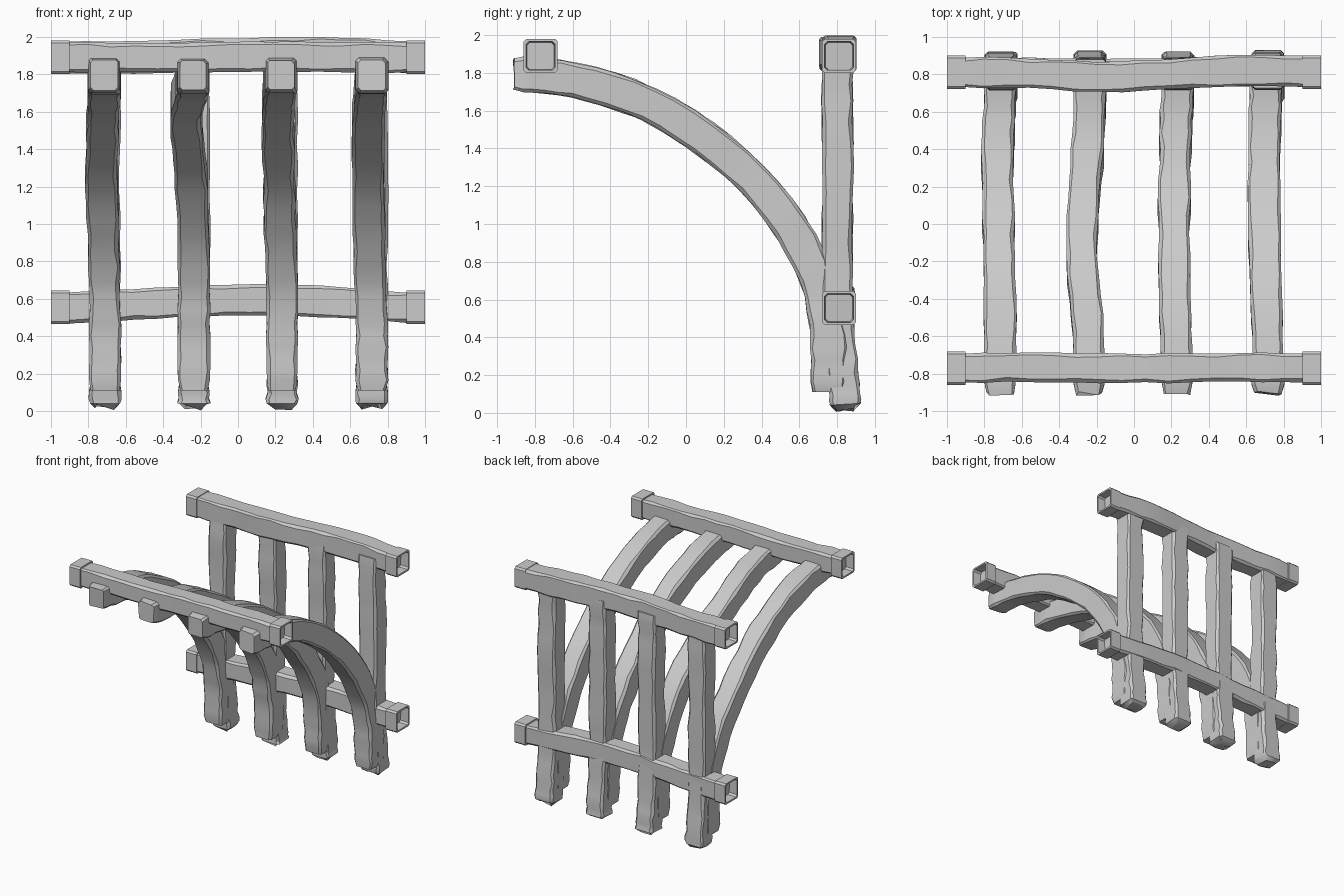
import bpy, bmesh, math, random
from mathutils import Vector

random.seed(4)
if "Cube" in bpy.data.objects:
    bpy.data.objects.remove(bpy.data.objects["Cube"], do_unlink=True)

grey = bpy.data.materials.new("weathered grey")
grey.use_nodes = True
colour = (0.6, 0.6, 0.6, 1)
grey.diffuse_color = colour
grey.node_tree.nodes["Principled BSDF"].inputs["Base Color"].default_value = colour

X, Y = Vector((1, 0, 0)), Vector((0, 1, 0))


def finish(bm, name):
    bmesh.ops.recalc_face_normals(bm, faces=bm.faces)
    mesh = bpy.data.meshes.new(name)
    bm.to_mesh(mesh)
    bm.free()
    mesh.materials.append(grey)
    obj = bpy.data.objects.new(name, mesh)
    bpy.context.collection.objects.link(obj)
    bpy.ops.object.select_all(action='DESELECT')
    obj.select_set(True)
    bpy.context.view_layer.objects.active = obj
    bpy.ops.object.shade_smooth_by_angle(angle=math.radians(30))
    return obj


def spline(points, steps=3):
    """Smooth path running through all the points."""
    p = [Vector(q) for q in points]
    p = [2 * p[0] - p[1]] + p + [2 * p[-1] - p[-2]]
    out = []
    for a, b, c, d in zip(p, p[1:], p[2:], p[3:]):
        for i in range(steps):
            t = i / steps
            out.append(b + (c - a) * t / 2 + (2*a - 5*b + 4*c - d) * t*t / 2
                       + (3*b - a - 3*c + d) * t**3 / 2)
    return out + [p[-2]]


def timber(name, points, side, width, depth, ends=(1, 1), wobble=0.004):
    """Rough-hewn beam: chamfered rectangle swept along a path."""
    path = spline(points)
    bm = bmesh.new()
    rings = []
    last = len(path) - 1
    for i, c in enumerate(path):
        tangent = (path[min(i + 1, last)] - path[max(i - 1, 0)]).normalized()
        normal = tangent.cross(side).normalized()
        k = ends[0] if i == 0 else ends[1] if i == last else 1
        w = (width / 2 + random.uniform(-wobble, wobble)) * k
        d = (depth / 2 + random.uniform(-wobble, wobble)) * k
        ring = []
        for sx, sy in ((1, 1), (-1, 1), (-1, -1), (1, -1)):
            e = random.uniform(0.01, 0.022) * k
            pair = [(w - e, d), (w, d - e)]
            if sx * sy > 0:
                pair.reverse()
            ring += [bm.verts.new(c + side * sx * u + normal * sy * v)
                     for u, v in pair]
        rings.append(ring)
    for r, s in zip(rings, rings[1:]):
        for j in range(8):
            bm.faces.new((r[j], r[j - 1], s[j - 1], s[j]))
    bm.faces.new(rings[0])
    bm.faces.new(rings[-1])
    return finish(bm, name)


def collar(name, sign, y, z):
    """Open square sleeve around the end of a beam."""
    bm = bmesh.new()
    loops = []
    for x, r in ((0.9, 0.075), (0.9, 0.09), (1, 0.09), (1, 0.076), (0.91, 0.07)):
        e = 0.014
        corners = [(r - e, r), (r, r - e), (r, e - r), (r - e, -r),
                   (e - r, -r), (-r, e - r), (-r, r - e), (e - r, r)]
        loops.append([bm.verts.new((sign * x, y + a, z + b)) for a, b in corners])
    for r, s in zip(loops, loops[1:] + loops[:1]):
        for j in range(8):
            bm.faces.new((r[j], r[j - 1], s[j - 1], s[j]))
    finish(bm, name)


# Horizontal beams, each with a sleeve at both ends
beams = {
    "front_beam": ((-0.77, 1.89), 0.155, 0.16,
                   [(-0.77, 1.89), (-0.765, 1.89), (-0.77, 1.89), (-0.77, 1.895),
                    (-0.765, 1.89), (-0.77, 1.89)]),
    "back_top_beam": ((0.81, 1.89), 0.16, 0.175,
                      [(0.81, 1.89), (0.805, 1.89), (0.785, 1.9), (0.8, 1.91),
                       (0.82, 1.905), (0.815, 1.89)]),
    "back_lower_beam": ((0.81, 0.555), 0.155, 0.165,
                        [(0.81, 0.55), (0.81, 0.57), (0.805, 0.59), (0.81, 0.595),
                         (0.815, 0.58), (0.81, 0.55)]),
}
for name, (end, width, height, centres) in beams.items():
    xs = [-0.93 + 1.86 * i / 5 for i in range(6)]
    timber(name, [(x, *c) for x, c in zip(xs, centres)], Y, width, height)
    for sign, label in ((1, "left"), (-1, "right")):
        collar(f"{name}_{label}_sleeve", sign, *end)

# Curved ribs and upright posts; sway is the sideways drift from foot to top
arc = [(0.755, 0.11), (0.755, 0.28), (0.745, 0.48), (0.69, 0.72), (0.55, 0.99),
       (0.35, 1.24), (0.09, 1.46), (-0.2, 1.635), (-0.5, 1.74), (-0.74, 1.785),
       (-0.91, 1.795)]
rib_sways = [
    [-0.71, -0.71, -0.71, -0.715, -0.72, -0.73, -0.725, -0.72, -0.715, -0.715, -0.715],
    [-0.235, -0.235, -0.235, -0.235, -0.24, -0.25, -0.27, -0.28, -0.25, -0.24, -0.24],
    [0.235, 0.235, 0.235, 0.235, 0.225, 0.22, 0.215, 0.215, 0.22, 0.23, 0.23],
    [0.715, 0.715, 0.715, 0.705, 0.7, 0.695, 0.695, 0.7, 0.71, 0.715, 0.715],
]
post_line = [(0.845, 0.025), (0.84, 0.1), (0.825, 0.28), (0.805, 0.55),
             (0.8, 0.9), (0.805, 1.3), (0.8, 1.65), (0.805, 1.9)]
for i, sway in enumerate(rib_sways):
    rib = timber(f"curved_rib_{i + 1}", [(x, *c) for x, c in zip(sway, arc)],
                 X, 0.168, 0.185, ends=(0.9, 0.85), wobble=0.005)
    # Chipped, slanting tip at the front
    for v in rib.data.vertices:
        if v.co.y < -0.89:
            v.co.y += 0.06 * max(0, 1.77 - v.co.z) + random.uniform(-0.01, 0.015)
    shift = random.uniform(-0.008, 0.008)
    post = timber(f"upright_post_{i + 1}",
                  [(sway[0] + shift * math.sin(z * 4), y, z) for y, z in post_line],
                  X, 0.165, 0.16, ends=(0.62, 1), wobble=0.006)
    # Rough cut at the foot
    for v in post.data.vertices:
        if v.co.z < 0.04:
            v.co.z = max(0, v.co.z + random.uniform(-0.025, 0.02))
